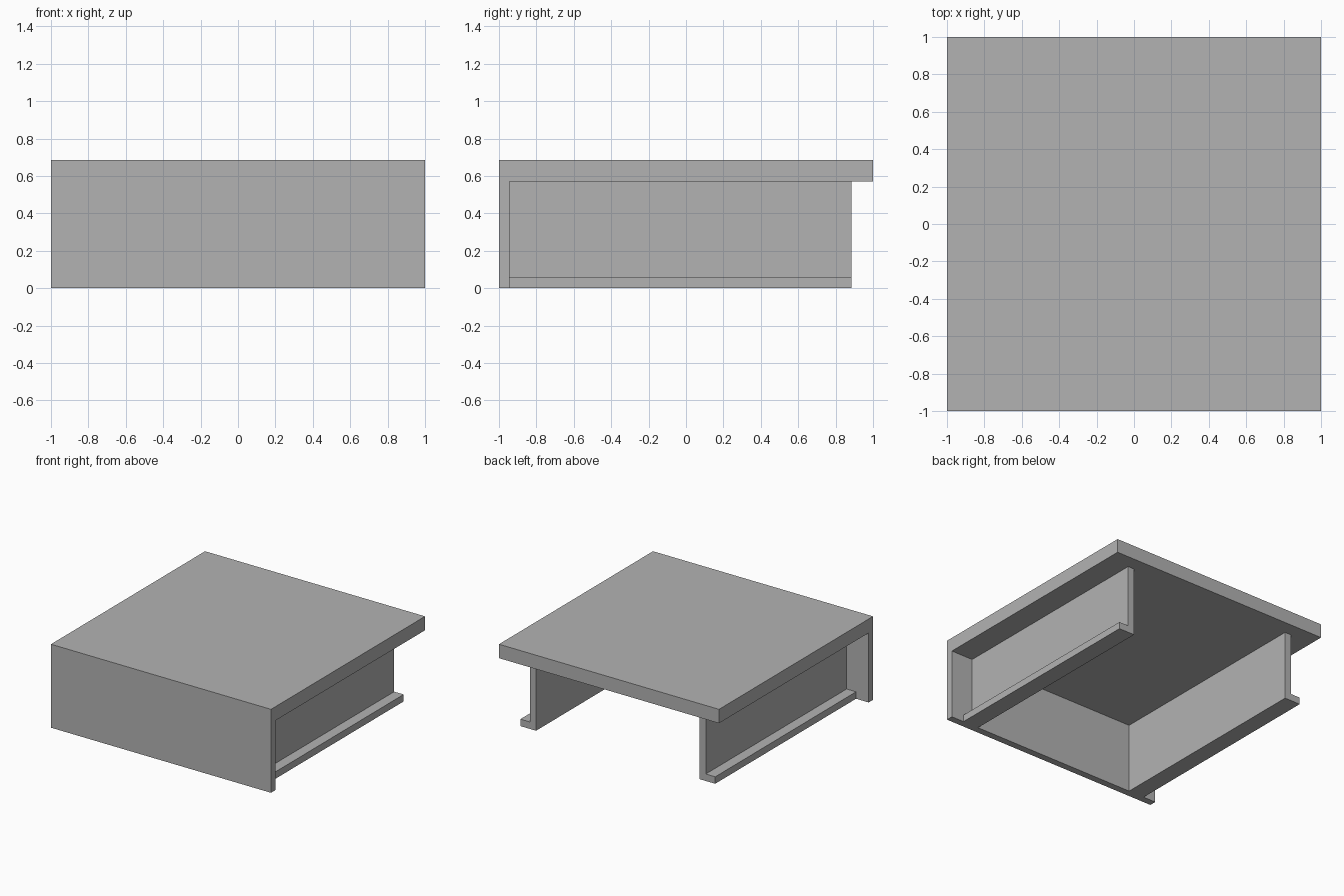
import bpy
import bmesh
from mathutils import Vector

cube = bpy.data.objects.get("Cube")
if cube:
    bpy.data.objects.remove(cube, do_unlink=True)

U = 2 / 35  # board thickness, the module for all sizes
HEIGHT = 12 * U
BACK = 1 - 2 * U  # rear end of the side rails

grey = bpy.data.materials.new("plain grey")
grey.use_nodes = True
colour = (0.45, 0.45, 0.45, 1)
grey.diffuse_color = colour
grey.node_tree.nodes["Principled BSDF"].inputs["Base Color"].default_value = colour


def extrude_profile(name, points, direction):
    """Extrude a closed outline of 3D points into a solid object."""
    bm = bmesh.new()
    face = bm.faces.new([bm.verts.new(p) for p in points])
    result = bmesh.ops.extrude_face_region(bm, geom=[face], use_keep_orig=True)
    moved = [v for v in result["geom"] if isinstance(v, bmesh.types.BMVert)]
    bmesh.ops.translate(bm, verts=moved, vec=Vector(direction))
    bmesh.ops.recalc_face_normals(bm, faces=bm.faces)
    mesh = bpy.data.meshes.new(name)
    bm.to_mesh(mesh)
    bm.free()
    mesh.materials.append(grey)
    obj = bpy.data.objects.new(name, mesh)
    bpy.context.collection.objects.link(obj)
    return obj


# Top slab and front panel, one folded L-shaped board
under = HEIGHT - 2 * U
outline = [(-1, 0), (-1, HEIGHT), (1, HEIGHT), (1, under), (-1 + U, under), (-1 + U, 0)]
extrude_profile("top_and_front_panel", [(-1, y, z) for y, z in outline], (2, 0, 0))

# Side rails: upright wall with an outward foot along the floor
inner, outer, foot = 13 * U, 14 * U, 15.5 * U
rail = [(inner, 0), (foot, 0), (foot, U), (outer, U), (outer, under), (inner, under)]
for side, name in ((1, "left_rail"), (-1, "right_rail")):
    extrude_profile(name, [(side * x, -1 + U, z) for x, z in rail], (0, BACK + 1 - U, 0))
